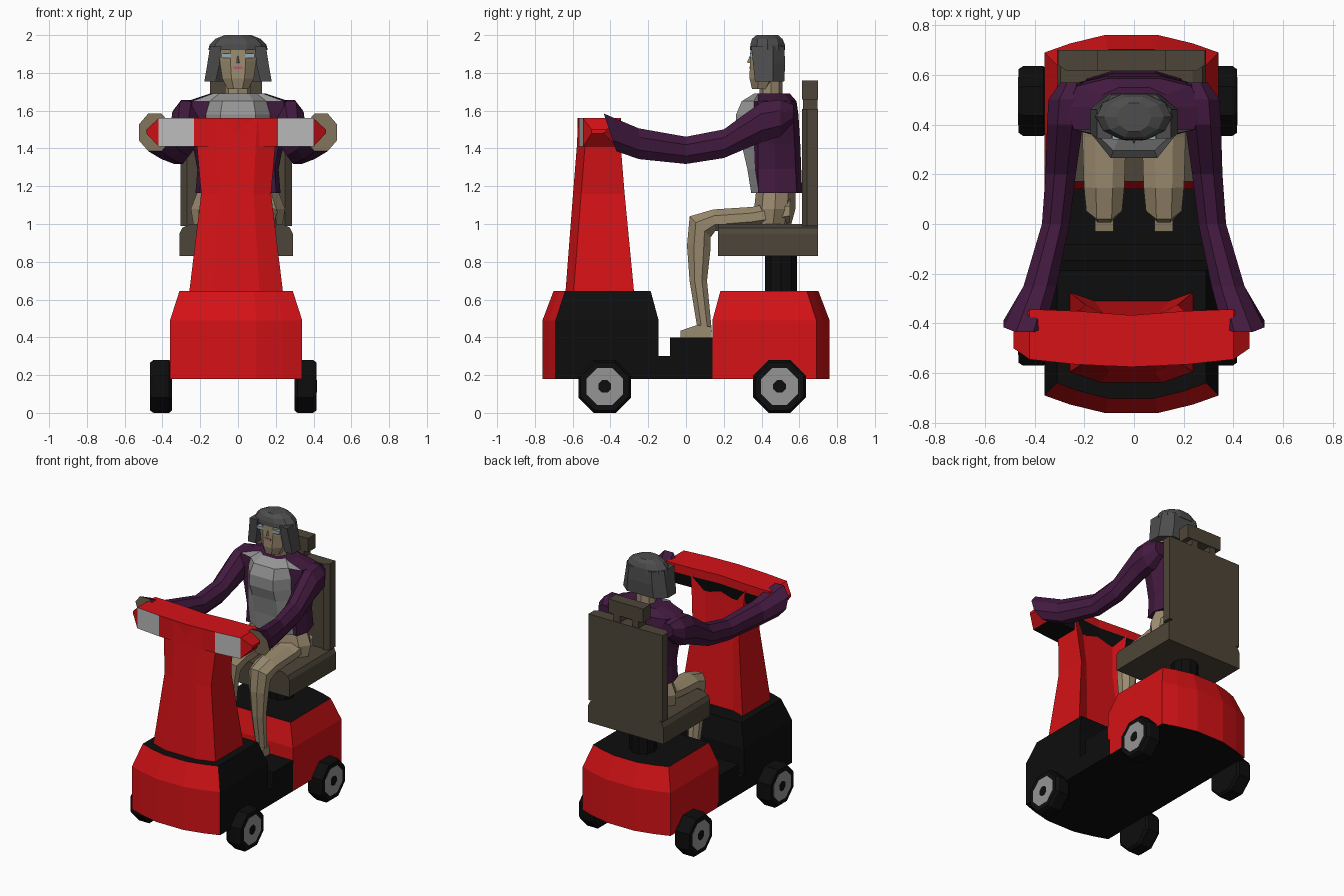
import bpy, bmesh
from math import sin, cos, pi, radians
from mathutils import Vector

if "Cube" in bpy.data.objects:
    bpy.data.objects.remove(bpy.data.objects["Cube"])

def material(name, *rgb):
    m = bpy.data.materials.new(name)
    m.diffuse_color = (*rgb, 1)
    m.use_nodes = True
    m.node_tree.nodes["Principled BSDF"].inputs["Base Color"].default_value = m.diffuse_color
    return m

RED = material("red", .66, .006, .008)
BLACK = material("black", .004, .004, .004)
BROWN = material("seat_brown", .075, .06, .04)
PURPLE = material("purple", .055, .01, .05)
TAN = material("tan", .33, .26, .16)
HAIR = material("hair_grey", .075, .075, .075)
GREY = material("grey", .3, .3, .3)
LAMP = material("lamp_grey", .5, .5, .5)
PINK = material("pink", .45, .1, .16)
BLUE = material("eye_blue", .3, .42, .5)
CX = -.01   # the vehicle sits slightly left of the rider

def loft(name, rings, mats, pick=None):
    """Skin closed rings of points, cap both ends; pick(normal, centre) gives the slot."""
    bm = bmesh.new()
    vs = [[bm.verts.new(p) for p in r] for r in rings]
    n = len(vs[0])
    for a, b in zip(vs, vs[1:]):
        for i in range(n):
            j = (i + 1) % n
            bm.faces.new((a[i], a[j], b[j], b[i]))
    bm.faces.new(vs[0])
    bm.faces.new(vs[-1])
    bmesh.ops.recalc_face_normals(bm, faces=bm.faces)
    bm.normal_update()
    if pick:
        for f in bm.faces:
            f.material_index = pick(f.normal, f.calc_center_median())
    me = bpy.data.meshes.new(name)
    bm.to_mesh(me)
    bm.free()
    for m in mats:
        me.materials.append(m)
    ob = bpy.data.objects.new(name, me)
    bpy.context.collection.objects.link(ob)
    return ob

def ring(c, u, v, n=8, off=0):
    c, u, v = Vector(c), Vector(u), Vector(v)
    return [c + u * cos(2 * pi * i / n + off) + v * sin(2 * pi * i / n + off) for i in range(n)]

def box(name, x0, x1, y0, y1, z0, z1, mat):
    return loft(name, [[(x0, y0, z), (x1, y0, z), (x1, y1, z), (x0, y1, z)] for z in (z0, z1)], [mat])

# Front and rear body shells: bowed outer end, tapered shoulders
def shell(inner, side, tip, s):
    def plan(z, w, d):
        pts = [(-w, inner + d), (w, inner + d), (w, side - d * 1.2), (w * .71, side + .036 - d * 1.3),
               (w * .31, tip - d * 1.4), (-w * .31, tip - d * 1.4), (-w * .71, side + .036 - d * 1.3), (-w, side - d * 1.2)]
        return [(CX + x, y * s, z) for x, y in pts]
    return [plan(.18, .35, 0), plan(.49, .35, 0), plan(.645, .30, .042)]

loft("rear_shell", shell(.14, .69, .76, 1), [RED, BLACK], lambda n, c: int(abs(n.z) > .9))
loft("front_shell", shell(.145, .69, .76, -1), [BLACK, RED], lambda n, c: int(n.y < -.6))
box("floor", CX - .35, CX + .35, -.16, .16, .18, .30, BLACK)
box("floor_step", CX - .35, CX + .35, -.085, .145, .18, .40, BLACK)

# Wheels
for s, side in ((-1, "left"), (1, "right")):
    for y, end in ((-.43, "front"), (.495, "rear")):
        x0 = -.025 + s * .44
        def disc(r, inset):
            return ring((x0 - s * inset, y, .14), (0, r, 0), (0, 0, r), 8, pi / 8)
        loft(f"{end}_{side}_tyre", [disc(.138, .115), disc(.1515, .1), disc(.1515, .018), disc(.138, 0)], [BLACK])
        loft(f"{end}_{side}_hub", [disc(.105, .02), disc(.105, -.001)], [GREY])
        loft(f"{end}_{side}_cap", [disc(.036, .02), disc(.036, -.002)], [BLACK])

# Steering column: convex front, hollowed back
def column(z, w, yf, yb):
    front = [(-1, .055), (-.5, .012), (.5, .012), (1, .055)]
    back = [(1, 0), (.6, -.035), (-.6, -.035), (-1, 0)]
    return [(CX + x * w, yf + d, z) for x, d in front] + [(CX + x * w, yb + d, z) for x, d in back]

loft("steering_column", [column(.64, .248, -.65, -.275), column(1.16, .185, -.61, -.325),
                         column(1.41, .207, -.59, -.345), column(1.555, .222, -.583, -.35)], [RED])

# Handlebar: bowed bar with wedge ends, lamps in front and dark underside
def bar(x, yf, yb, zt=1.56, zb=1.41):
    zm = max(zb, 1.50) if zb < 1.48 else (zt + zb) / 2
    return [(CX + x, yf, zb), (CX + x, yf, zt), (CX + x, yb, zt), (CX + x, yb, zm), (CX + x, yb - .02, zb)]

half = [(.475, -.50, -.42, 1.50, 1.48), (.41, -.545, -.343), (.222, -.565, -.35)]
bars = [bar(-h[0], *h[1:]) for h in half] + [bar(0, -.575, -.367)] + [bar(*h) for h in half[::-1]]
def bar_slot(n, c):
    x = abs(c.x - CX)
    if n.y < -.8 and .22 < x < .41:
        return 2
    return int(x < .41 and (n.z < -.8 or (n.y > .7 and c.z < 1.5)))
loft("handlebar", bars, [RED, BLACK, LAMP], bar_slot)

# Seat, backrest, headrest
loft("seat_post", [ring((CX, .503, z), (.09, 0, 0), (0, .09, 0), 10) for z in (.63, .85)], [BLACK])
seat = [(-.3, .83), (.3, .83), (.3, .95), (.285, .98), (.245, 1.0), (-.245, 1.0), (-.285, .98), (-.3, .95)]
loft("seat_cushion", [[(CX + x, y, z) for x, z in seat] for y in (.17, .70)], [BROWN])
back = [(-.295, .70), (-.295, .64), (-.26, .615), (.26, .615), (.295, .64), (.295, .70)]
loft("backrest", [[(CX + x, y, z) for x, y in back] for z in (.99, 1.61)], [BROWN])
box("headrest", CX - .137, CX + .137, .615, .70, 1.66, 1.76, BROWN)
for s, side in ((-1, "left"), (1, "right")):
    x = CX + s * .075
    box(f"headrest_{side}_post", x - .025, x + .025, .62, .695, 1.6, 1.67, BROWN)

# Torso: jacket with an open grey shirt front
def torso(z, w, yf, yb, c=.17):
    pts = [(c * .55, yf), (c, max(yf + .04, .36)), (w * .9, .38), (w, .47), (w * .85, yb - .03), (w * .4, yb)]
    return [(x, y, z) for x, y in pts] + [(-x, y, z) for x, y in pts[::-1]]

loft("jacket_and_shirt", [torso(1.165, .225, .345, .615), torso(1.29, .215, .325, .61), torso(1.42, .24, .295, .605),
                          torso(1.5, .26, .267, .60), torso(1.58, .275, .265, .595),
                          torso(1.65, .27, .295, .585, .15), torso(1.69, .15, .36, .55, .1)],
     [PURPLE, GREY], lambda n, c: int(abs(c.x) < .16 and c.y < .38 and abs(n.z) < .95))
loft("hips", [ring((0, y, z), (w, 0, 0), (0, d, 0), 10) for y, z, w, d in
              ((.46, .99, .235, .1), (.47, 1.08, .25, .115), (.475, 1.17, .215, .11))], [TAN])

# Arms and legs
arm = [(.57, .25, 1.585, .05, .05, 0), (.5, .27, 1.56, .08, .105, 0), (.4, .278, 1.54, .078, .115, 0),
       (.2, .295, 1.425, .066, .082, 0), (0, .315, 1.39, .06, .078, 0), (-.25, .378, 1.425, .072, .088, 0),
       (-.402, .44, 1.485, .092, .108, .036)]
leg = [(.55, 1.07, .1, .07, 90), (.35, 1.035, .095, .06, 90), (.15, 1.02, .088, .062, 95), (.075, .985, .078, .085, 135),
       (.068, .88, .065, .068, 175), (.065, .7, .05, .05, 180), (.1, .43, .035, .04, 180)]
for s, side in ((-1, "left"), (1, "right")):
    loft(f"{side}_sleeve_and_hand", [ring((s * x, y, z), (rx, 0, 0), (0, -sh, rz), 8, pi / 8) for y, x, z, rx, rz, sh in arm],
         [PURPLE, TAN], lambda n, c: int(c.y < -.39))
    loft(f"{side}_leg", [ring((s * .12, y, z), (rx, 0, 0), (0, r * cos(radians(a)), r * sin(radians(a))), 8, pi / 8)
                         for y, z, rx, r, a in leg], [TAN])
    foot = [(-.03, .435, .40), (.06, .465, .40), (.135, .455, .40)]
    loft(f"{side}_foot", [[(s * .12 - .037, y, b), (s * .12 + .037, y, b), (s * .12 + .037, y, t), (s * .12 - .037, y, t)]
                          for y, t, b in foot], [TAN])
    box(f"{side}_eye", s * .062 - .025, s * .062 + .025, .340, .37, 1.88, 1.902, BLUE)

# Head and neck
loft("neck", [ring((0, .45, z), (.07, 0, 0), (0, .06, 0)) for z in (1.66, 1.78)], [TAN])
loft("head", [ring((0, y, z), (w, 0, 0), (0, d, 0), 8, pi / 8) for y, z, w, d in
              ((.40, 1.715, .06, .055), (.415, 1.77, .09, .085), (.42, 1.86, .105, .088), (.42, 1.95, .1, .085))], [TAN])
loft("nose", [[(-.012, .345, 1.85), (.012, .345, 1.85), (0, .322, 1.855)],
              [(-.006, .345, 1.89), (.006, .345, 1.89), (0, .338, 1.89)]], [TAN])
box("lips", -.025, .025, .335, .36, 1.82, 1.835, PINK)

# Hair: crown over a U-shaped bob
def bob(z, w, yf, yb, t):
    out = [(w, yf), (w, .46), (w * .6, yb), (-w * .6, yb), (-w, .46), (-w, yf)]
    inn = [(-w + t, yf), (-w + t, .45), (-w * .45, yb - .04), (w * .45, yb - .04), (w - t, .45), (w - t, yf)]
    return [(x, y, z) for x, y in out + inn]

loft("hair_bob", [bob(1.755, .178, .365, .52, .06), bob(1.85, .162, .355, .525, .065), bob(1.94, .148, .345, .52, .06)], [HAIR])
loft("hair_crown", [ring((0, y, z), (w, 0, 0), (0, d, 0), 10) for y, z, w, d in
                    ((.432, 1.92, .158, .098), (.432, 1.95, .15, .096), (.43, 1.98, .12, .085), (.43, 2.0, .07, .06))], [HAIR])
